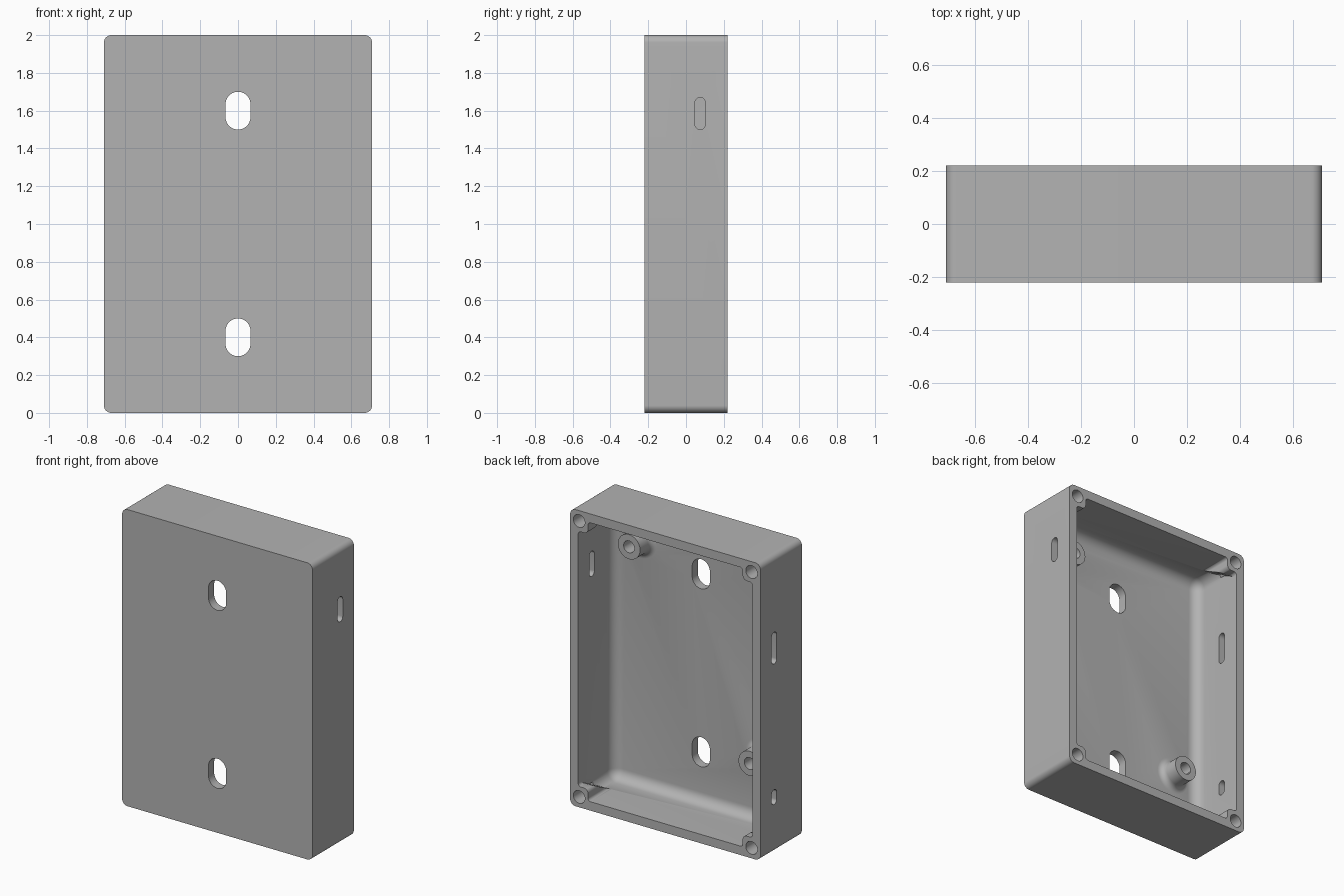
import bpy, bmesh, math
from mathutils import Matrix, Vector

cube = bpy.data.objects.get("Cube")
if cube:
    bpy.data.objects.remove(cube, do_unlink=True)

grey = bpy.data.materials.new("plain_grey")
grey.use_nodes = True
grey.diffuse_color = (0.45, 0.45, 0.45, 1)
grey.node_tree.nodes["Principled BSDF"].inputs["Base Color"].default_value = (0.45, 0.45, 0.45, 1)

WALL, HALF_W, HALF_D, FLOOR = 0.06, 0.71, 0.22, -0.16


def arc(cx, cz, r, a0, a1, n=10):
    """Points along an arc, angles in degrees."""
    angles = [math.radians(a0 + (a1 - a0) * i / n) for i in range(n + 1)]
    return [(cx + r * math.cos(a), cz + r * math.sin(a)) for a in angles]


def rounded(cx, cz, w, h, r):
    """Rounded rectangle outline, given by half sizes."""
    pts = []
    for i, (sx, sz) in enumerate([(1, 1), (-1, 1), (-1, -1), (1, -1)]):
        pts += arc(cx + sx * (w - r), cz + sz * (h - r), r, 90 * i, 90 * i + 90)
    return pts


def finish(name, bm):
    bmesh.ops.remove_doubles(bm, verts=bm.verts, dist=1e-5)
    bmesh.ops.recalc_face_normals(bm, faces=bm.faces)
    mesh = bpy.data.meshes.new(name)
    bm.to_mesh(mesh)
    bm.free()
    mesh.materials.append(grey)
    obj = bpy.data.objects.new(name, mesh)
    bpy.context.collection.objects.link(obj)
    return obj


def prism(name, outline, y0, y1, cut=None, turn=None):
    """Extrude an x-z outline along y, optionally sliced by a plane."""
    bm = bmesh.new()
    face = bm.faces.new([bm.verts.new((x, y0, z)) for x, z in outline])
    bmesh.ops.remove_doubles(bm, verts=bm.verts, dist=1e-5)
    ext = bmesh.ops.extrude_face_region(bm, geom=list(bm.faces), use_keep_orig=True)
    for v in ext["geom"]:
        if isinstance(v, bmesh.types.BMVert):
            v.co.y = y1
    if cut:
        res = bmesh.ops.bisect_plane(bm, geom=bm.verts[:] + bm.edges[:] + bm.faces[:],
                                     plane_co=cut[0], plane_no=cut[1], clear_inner=True)
        edges = [e for e in res["geom_cut"] if isinstance(e, bmesh.types.BMEdge)]
        bmesh.ops.holes_fill(bm, edges=edges)
    if turn:
        bmesh.ops.transform(bm, matrix=turn, verts=bm.verts)
    return finish(name, bm)


def combine(target, tool, operation):
    """Boolean two objects, keep the result in the target and drop the tool."""
    mod = target.modifiers.new("combine", "BOOLEAN")
    mod.operation, mod.solver, mod.object = operation, "EXACT", tool
    deps = bpy.context.evaluated_depsgraph_get()
    mesh = bpy.data.meshes.new_from_object(target.evaluated_get(deps))
    target.modifiers.clear()
    target.data = mesh
    bpy.data.objects.remove(tool, do_unlink=True)


# Cavity with rounded floor and corners
bm = bmesh.new()
size = Vector((2 * (HALF_W - WALL), 0.3 - FLOOR, 2 * (1 - WALL)))
bmesh.ops.create_cube(bm, size=1)
bmesh.ops.scale(bm, vec=size, verts=bm.verts)
bmesh.ops.translate(bm, vec=(0, (0.3 + FLOOR) / 2, 1), verts=bm.verts)
soft = [e for e in bm.edges if min(v.co.y for v in e.verts) < 0]
bmesh.ops.bevel(bm, geom=soft, offset=0.07, segments=8, profile=0.5, affect="EDGES")
cavity = finish("cavity", bm)

# Corner screw bosses, tapering away into the end walls
IN_X, IN_Z, U, V, F, R = HALF_W - WALL, 1 - WALL, 0.577, 0.86, 0.02, 0.03
corner = [(0.69, 0.98), (0.69, V - F)]
corner += arc(IN_X - F, V - F, F, 0, 90)
corner += arc(U + R, V + R, R, 270, 180)
corner += arc(U - F, IN_Z - F, F, 0, 90) + [(U - F, 0.98)]
for sx in (-1, 1):
    for sz in (-1, 1):
        outline = [(sx * x, 1 + sz * z) for x, z in corner]
        slope = ((0, 0, 1 + sz * IN_Z), (0, 1, sz * 2))
        combine(cavity, prism("boss", outline, -0.14, 0.36, slope), "DIFFERENCE")

# Enclosure shell
shell = prism("enclosure_shell", rounded(0, 1, HALF_W, 1, 0.04), -HALF_D, HALF_D)
combine(shell, cavity, "DIFFERENCE")

# Two standoffs with flared feet and blind holes
for x, z in ((0.45, 1.71), (-0.45, 0.49)):
    flare = 0.04
    profile = [(0, -0.19), (0.083 + flare, -0.19)]
    profile += arc(0.083 + flare, FLOOR + flare, flare, 270, 180, 6) + [(0.083, -0.035), (0, -0.035)]
    bm = bmesh.new()
    verts = [bm.verts.new((x + r, y, z)) for r, y in profile]
    edges = [bm.edges.new(pair) for pair in zip(verts, verts[1:])]
    bmesh.ops.spin(bm, geom=verts + edges, cent=(x, 0, z), axis=(0, 1, 0),
                   angle=2 * math.pi, steps=40, use_merge=True)
    combine(shell, finish("standoff", bm), "UNION")
    combine(shell, prism("standoff_hole", rounded(x, z, 0.04, 0.04, 0.04), -0.14, 0.1), "DIFFERENCE")

# Screw holes in the rim
for sx in (-1, 1):
    for sz in (-1, 1):
        hole = rounded(sx * 0.643, 1 + sz * 0.93, 0.043, 0.043, 0.043)
        combine(shell, prism("screw_hole", hole, 0.07, 0.3), "DIFFERENCE")

# Mounting slots through the front panel
for z in (0.4, 1.6):
    combine(shell, prism("mount_slot", rounded(0, z, 0.066, 0.1, 0.066), -0.3, -0.1), "DIFFERENCE")

# Slots through the side walls: side, height, half length
for side, z, half in ((1, 1.585, 0.085), (-1, 1.38, 0.107), (-1, 0.375, 0.05)):
    turn = Matrix.Translation((side * HALF_W, 0.075, 0)) @ Matrix.Rotation(math.pi / 2, 4, "Z")
    slot = prism("side_slot", rounded(0, z, 0.027, half, 0.027), -0.1, 0.1, turn=turn)
    combine(shell, slot, "DIFFERENCE")

# Single colour and smooth fillets
shell.data.materials.clear()
shell.data.materials.append(grey)
for p in shell.data.polygons:
    p.material_index = 0
bpy.context.view_layer.objects.active = shell
shell.select_set(True)
bpy.ops.object.shade_smooth_by_angle(angle=math.radians(30))
